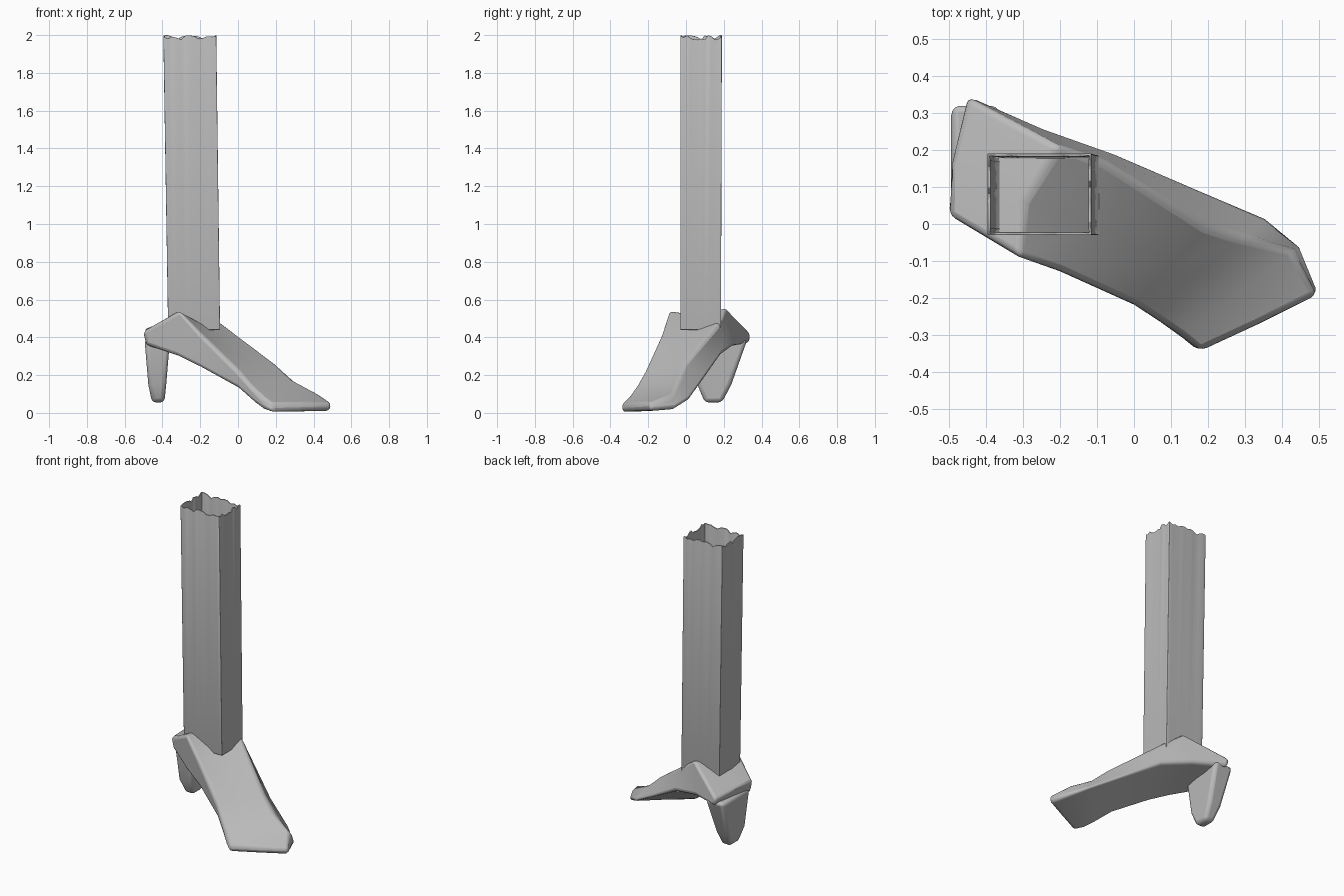
import bpy, bmesh, random
from mathutils import Vector

random.seed(4)
old = bpy.data.objects.get("Cube")
if old:
    bpy.data.objects.remove(old, do_unlink=True)

grey = bpy.data.materials.new("plain grey")
grey.use_nodes = True
colour = (0.5, 0.5, 0.5, 1)
grey.diffuse_color = colour
grey.node_tree.nodes["Principled BSDF"].inputs["Base Color"].default_value = colour


def loft(name, rings, caps=True):
    """Skin closed rings of points into one object."""
    bm = bmesh.new()
    loops = [[bm.verts.new(p) for p in ring] for ring in rings]
    n = len(loops[0])
    for a, b in zip(loops, loops[1:]):
        for i in range(n):
            j = (i + 1) % n
            bm.faces.new((a[i], a[j], b[j], b[i]))
    if caps:
        bm.faces.new(loops[0])
        bm.faces.new(loops[-1])
    bmesh.ops.recalc_face_normals(bm, faces=bm.faces)
    mesh = bpy.data.meshes.new(name)
    bm.to_mesh(mesh)
    bm.free()
    mesh.materials.append(grey)
    obj = bpy.data.objects.new(name, mesh)
    bpy.context.collection.objects.link(obj)
    return obj


def soften(obj, width, angle):
    bevel = obj.modifiers.new("soft edges", 'BEVEL')
    bevel.width = width
    bevel.segments = 3
    bevel.limit_method = 'ANGLE'
    bevel.angle_limit = 0.6
    bpy.ops.object.select_all(action='DESELECT')
    obj.select_set(True)
    bpy.context.view_layer.objects.active = obj
    bpy.ops.object.shade_smooth_by_angle(angle=angle)


def box_ring(x0, x1, y0, y1, z, steps=1, jag=0):
    """Rectangle outline with optional ragged height."""
    corners = [Vector(c) for c in ((x0, y0, z), (x1, y0, z), (x1, y1, z), (x0, y1, z))]
    ring = []
    for i, c in enumerate(corners):
        for k in range(steps):
            p = c.lerp(corners[(i + 1) % len(corners)], k / steps)
            p.z -= random.uniform(0, jag)
            ring.append(p)
    return ring


# Foot: each station gives near sole, near ridge, middle top, far ridge, far sole
stations = [
    ((-.49, .03, .36), (-.50, .02, .43), (-.50, .17, .44), (-.45, .345, .42), (-.44, .34, .37)),
    ((-.32, -.07, .30), (-.31, -.09, .545), (-.30, .06, .52), (-.20, .21, .56), (-.25, .26, .36)),
    ((-.20, -.11, .24), (-.20, -.13, .42), (-.12, .00, .43), (-.08, .17, .47), (-.05, .19, .31)),
    ((.00, -.21, .13), (.00, -.22, .22), (.10, -.11, .245), (.20, -.01, .26), (.17, .10, .18)),
    ((.09, -.27, .05), (.06, -.26, .15), (.17, -.14, .165), (.29, -.04, .175), (.36, .02, .07)),
    ((.13, -.305, .02), (.12, -.30, .09), (.28, -.19, .10), (.43, -.07, .10), (.45, -.06, .02)),
    ((.18, -.34, .0), (.175, -.345, .045), (.34, -.27, .05), (.50, -.19, .055), (.49, -.19, .01)),
]
rings = []
for s in stations:
    sole = (Vector(s[0]) + Vector(s[-1])) / 2
    rings.append([*s, sole])
soften(loft("foot", rings), 0.02, 0.7)

# Heel
heel = [box_ring(-.455, -.39, .10, .19, .055),
        box_ring(-.475, -.38, .06, .24, .15),
        box_ring(-.495, -.36, .04, .325, .39)]
soften(loft("heel", heel), 0.022, 0.9)

# Leg: hollow square tube with a ragged upper rim
leg = loft("leg", [box_ring(-.37, -.095, -.03, .185, .44, 12),
                   box_ring(-.395, -.115, -.03, .19, 2.0, 12, .025)], caps=False)
wall = leg.modifiers.new("wall", 'SOLIDIFY')
wall.thickness = 0.008
wall.offset = -1
soften(leg, 0.006, 0.5)
